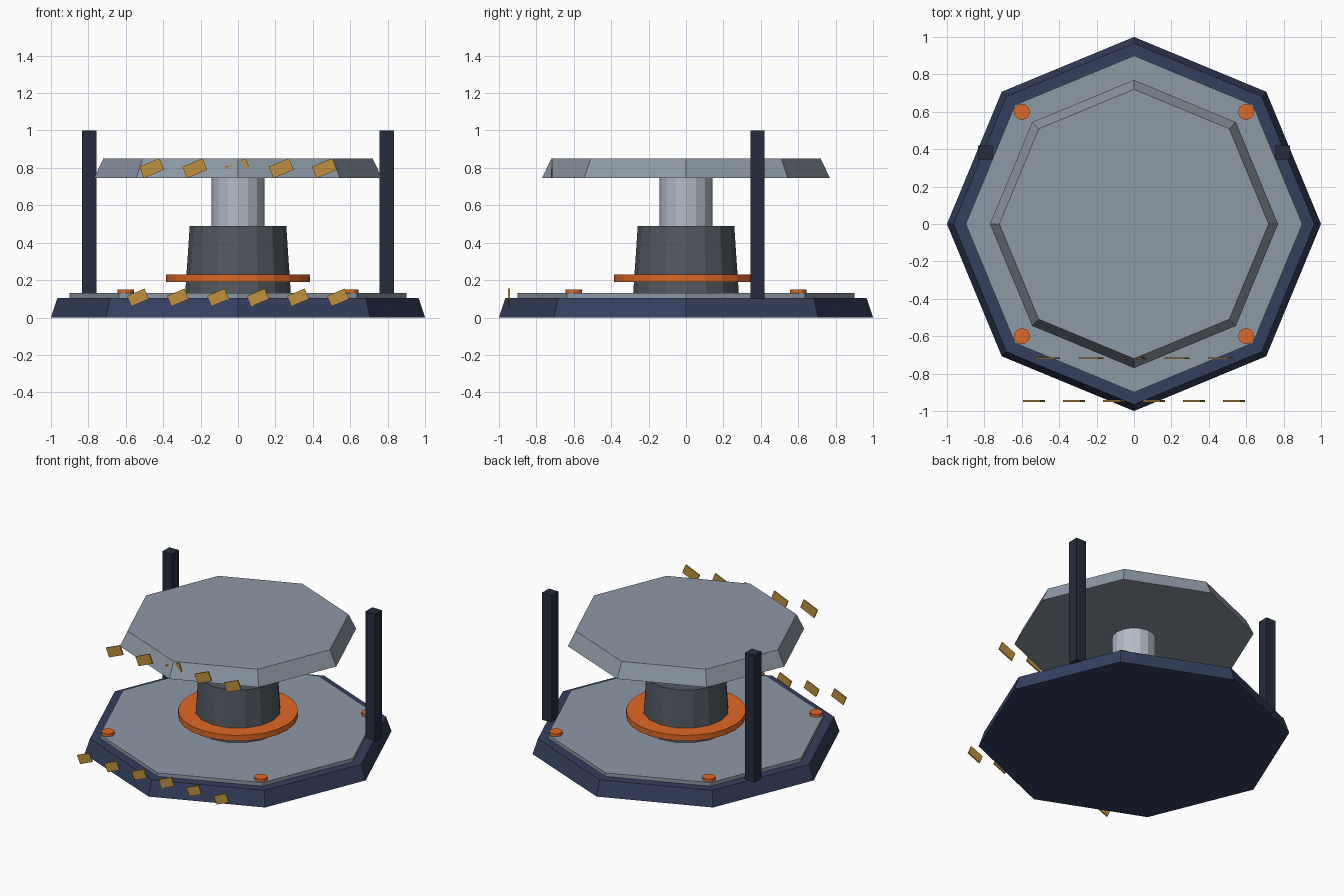
import bpy

if "Cube" in bpy.data.objects:
    bpy.data.objects.remove(bpy.data.objects["Cube"])

def material(name, rgb):
    m = bpy.data.materials.new(name)
    m.diffuse_color = (*rgb, 1)
    m.use_nodes = True
    m.node_tree.nodes["Principled BSDF"].inputs["Base Color"].default_value = m.diffuse_color
    return m

NAVY = material("navy", (0.035, 0.05, 0.115))
DARK = material("dark_navy", (0.018, 0.025, 0.045))
STEEL = material("steel", (0.27, 0.32, 0.38))
LIGHT = material("light_steel", (0.45, 0.50, 0.57))
IRON = material("iron", (0.085, 0.10, 0.125))
ORANGE = material("orange", (0.75, 0.14, 0.02))
GOLD = material("gold", (0.52, 0.28, 0.045))

def tapered(name, sides, r_bottom, r_top, z0, z1, mat, xy=(0, 0)):
    bpy.ops.mesh.primitive_cone_add(vertices=sides, radius1=r_bottom, radius2=r_top,
                                    depth=z1 - z0, location=(*xy, (z0 + z1) / 2))
    ob = bpy.context.object
    ob.name = name
    ob.data.materials.append(mat)
    return ob

def box(name, size, loc, mat, tilt=0):
    bpy.ops.mesh.primitive_cube_add(size=1, location=loc, rotation=(0, tilt, 0))
    ob = bpy.context.object
    ob.name = name
    ob.scale = size
    ob.data.materials.append(mat)
    return ob

# Octagonal base and deck
tapered("base", 8, 1.0, 0.965, 0, 0.105, NAVY)
tapered("deck", 8, 0.9, 0.9, 0.09, 0.13, STEEL)

# Central lift column
tapered("column", 16, 0.283, 0.258, 0.12, 0.49, IRON)
tapered("collar", 24, 0.385, 0.385, 0.19, 0.23, ORANGE)
tapered("piston", 16, 0.142, 0.142, 0.48, 0.76, LIGHT)

# Raised octagonal platform
tapered("platform", 8, 0.77, 0.72, 0.745, 0.85, STEEL)

# Corner bolts and guide posts
for sx in (-1, 1):
    for sy in (-1, 1):
        tapered("bolt", 12, 0.043, 0.043, 0.12, 0.15, ORANGE, (sx * 0.6, sy * 0.6))
    box("guide_post", (0.076, 0.076, 0.9), (sx * 0.795, 0.383, 0.55), DARK)

# Slanted hazard stripes along the front
for i in range(6):
    box("base_stripe", (0.102, 0.01, 0.061), ((i - 2.5) * 0.214, -0.947, 0.107), GOLD, -0.4)
for i in range(5):
    box("platform_stripe", (0.117, 0.01, 0.066), ((i - 2) * 0.231, -0.718, 0.798), GOLD, -0.4)
